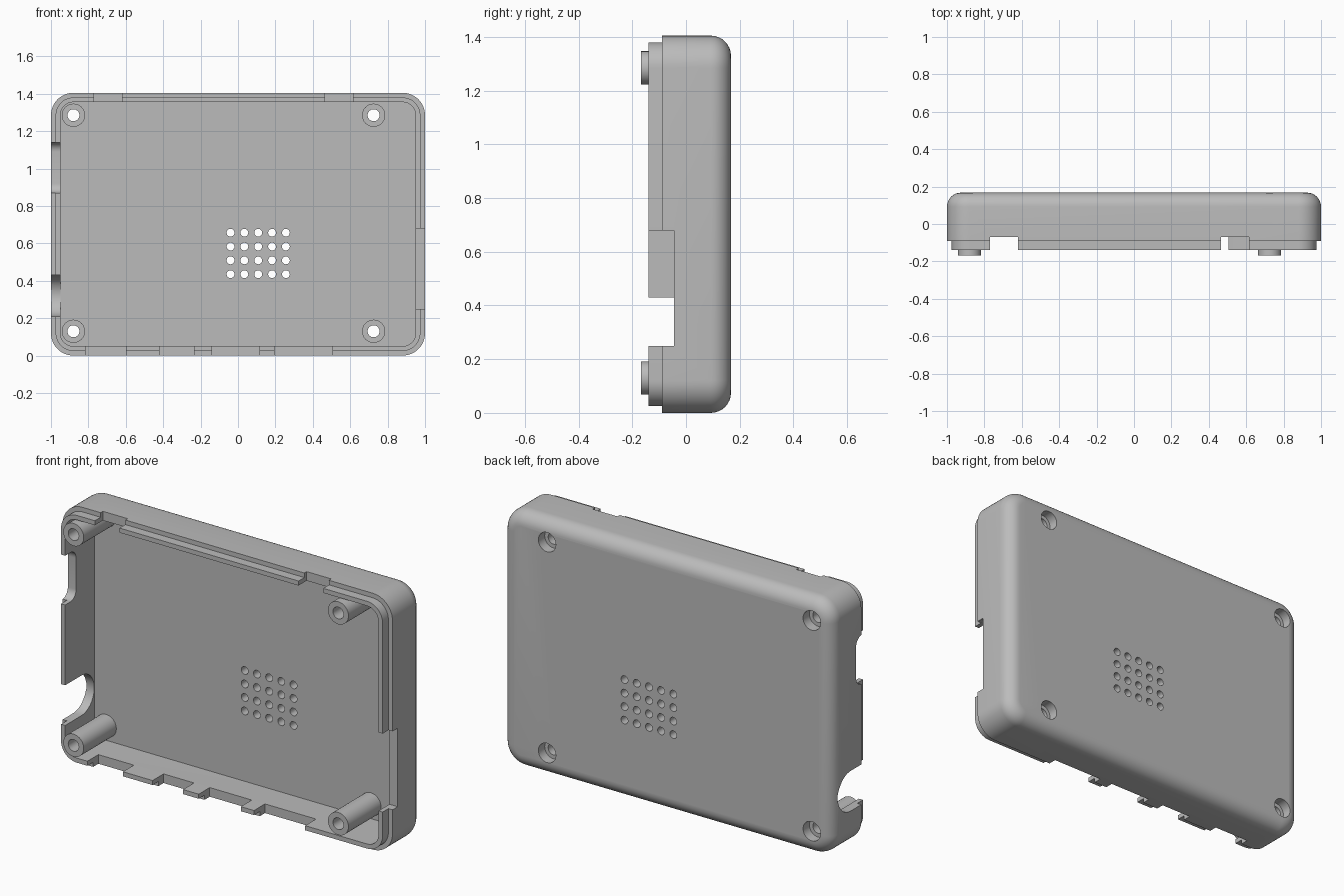
import bpy, bmesh
from math import sin, cos, pi
from mathutils import Vector

cube = bpy.data.objects.get("Cube")
if cube:
    bpy.data.objects.remove(cube, do_unlink=True)

HEIGHT = 1.405
BACK, FLOOR, RIM, LIP, BOSS = 0.1675, 0.115, -0.09, -0.14, -0.1675
WALL, CORNER, FILLET = 0.05, 0.12, 0.075

grey = bpy.data.materials.new("grey plastic")
grey.use_nodes = True
grey.diffuse_color = (0.5, 0.5, 0.5, 1)
grey.node_tree.nodes["Principled BSDF"].inputs["Base Color"].default_value = (0.5, 0.5, 0.5, 1)


def arc(cx, cy, r, start, end, steps):
    angles = [start + (end - start) * i / steps for i in range(steps + 1)]
    return [(cx + r * cos(a), cy + r * sin(a)) for a in angles]


def rounded_ring(y, inset):
    """Rounded rectangle in the xz plane, shrunk by inset."""
    r, ring = CORNER - inset, []
    corners = [(1, 1), (-1, 1), (-1, -1), (1, -1)]
    for i, (sx, sz) in enumerate(corners):
        cx, cz = sx * (1 - CORNER), HEIGHT / 2 + sz * (HEIGHT / 2 - CORNER)
        ring += arc(cx, cz, r, i * pi / 2, (i + 1) * pi / 2, 12)
    return [Vector((x, y, z)) for x, z in ring]


def round_ring(x, z, r, y, sides=32):
    return [Vector((px, y, pz)) for px, pz in arc(x, z, r, 0, 2 * pi, sides)[:-1]]


def loft(bm, rings):
    """Skin a list of matching rings and cap both ends."""
    loops = [[bm.verts.new(p) for p in ring] for ring in rings]
    faces = [bm.faces.new(loops[0]), bm.faces.new(loops[-1])]
    n = len(loops[0])
    for a, b in zip(loops, loops[1:]):
        for i in range(n):
            j = (i + 1) % n
            faces.append(bm.faces.new((a[i], a[j], b[j], b[i])))
    bmesh.ops.recalc_face_normals(bm, faces=faces)


def side_cut(bm, profile, x0, x1):
    loft(bm, [[Vector((x, y, z)) for y, z in profile] for x in (x0, x1)])


def box_cut(bm, x0, x1, y1, z0, z1):
    side_cut(bm, [(-0.3, z0), (y1, z0), (y1, z1), (-0.3, z1)], x0, x1)


def make(name, bm):
    mesh = bpy.data.meshes.new(name)
    bm.to_mesh(mesh)
    bm.free()
    mesh.materials.append(grey)
    obj = bpy.data.objects.new(name, mesh)
    bpy.context.collection.objects.link(obj)
    return obj


def combine(target, tool, operation):
    tool.hide_render = True
    mod = target.modifiers.new(operation.lower(), "BOOLEAN")
    mod.operation, mod.solver, mod.object = operation, "EXACT", tool
    bpy.context.view_layer.objects.active = target
    bpy.ops.object.modifier_apply(modifier=mod.name)
    bpy.data.objects.remove(tool, do_unlink=True)


# Hollow tray with a stepped lip and a rounded back edge
bm = bmesh.new()
steps = [(FLOOR, WALL), (LIP, WALL), (LIP, WALL / 2), (RIM, WALL / 2), (RIM, 0)]
for i in range(9):
    a = i / 8 * pi / 2
    steps.append((BACK - FILLET + FILLET * sin(a), FILLET * (1 - cos(a))))
loft(bm, [rounded_ring(y, inset) for y, inset in steps])
case = make("case_shell", bm)

# Screw posts
posts = [(x, z) for x in (-0.88, 0.725) for z in (0.13, 1.285)]
bm = bmesh.new()
for x, z in posts:
    loft(bm, [round_ring(x, z, 0.062, y) for y in (BOSS, FLOOR + 0.02)])
combine(case, make("screw_posts", bm), "UNION")

# Counterbored screw holes and the grid of vent holes
bm = bmesh.new()
for x, z in posts:
    loft(bm, [round_ring(x, z, r, y) for r, y in
              ((0.032, -0.3), (0.032, BACK - 0.055), (0.053, BACK - 0.055), (0.053, 0.3))])
for i in range(5):
    for j in range(4):
        x, z = -0.04 + 0.074 * i, 0.435 + 0.074 * j
        loft(bm, [round_ring(x, z, 0.021, y, 20) for y in (0, 0.3)])

# Clip notches along the top, port openings along the bottom
for x0, x1 in ((-0.77, -0.62), (0.465, 0.615)):
    box_cut(bm, x0, x1, -0.07, HEIGHT - WALL - 0.002, HEIGHT + 0.1)
for x0, x1 in ((-0.815, -0.6), (-0.42, -0.235), (-0.14, 0.115), (0.195, 0.505)):
    box_cut(bm, x0, x1, -0.045, -0.1, WALL + 0.002)

# Wide opening in the left wall
box_cut(bm, 0.945, 1.1, -0.045, 0.25, 0.68)

# Round-ended jack slot and shallow rounded slot in the right wall
jack = [(-0.3, 0.21)] + arc(0.002, 0.32, 0.11, -pi / 2, pi / 2, 20) + [(-0.3, 0.43)]
side_cut(bm, jack, -1.1, -0.945)
r = 0.05
shallow = ([(-0.3, 0.87)] + arc(-0.045 - r, 0.87 + r, r, -pi / 2, 0, 8)
           + arc(-0.045 - r, 1.14 - r, r, 0, pi / 2, 8) + [(-0.3, 1.14)])
side_cut(bm, shallow, -1.1, -0.945)
combine(case, make("openings", bm), "DIFFERENCE")

# Smooth the curves, keep the edges sharp
bpy.ops.object.select_all(action="DESELECT")
case.select_set(True)
bpy.context.view_layer.objects.active = case
bpy.ops.object.shade_smooth_by_angle(angle=pi / 6)
